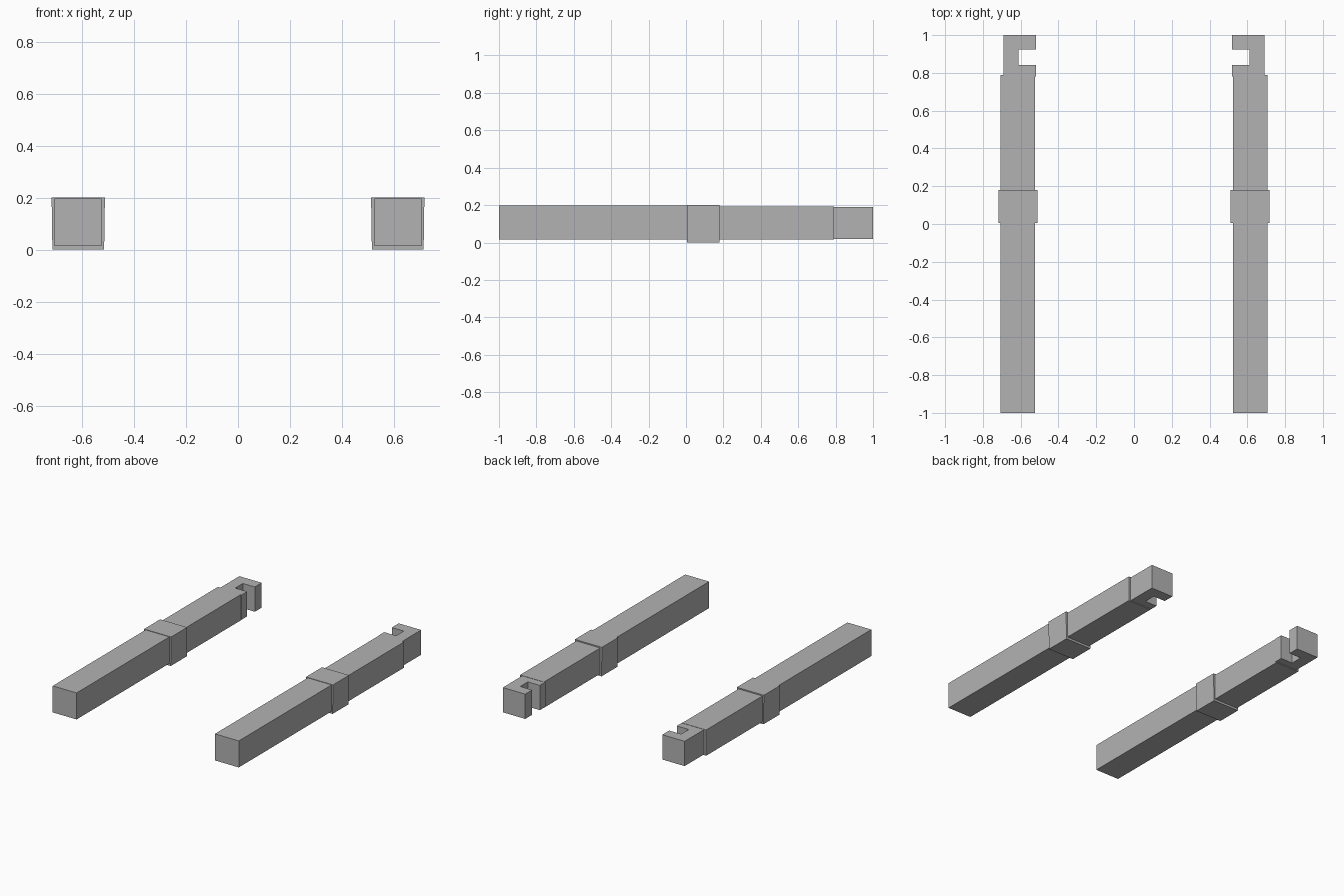
import bpy
import bmesh
from mathutils import Vector

if "Cube" in bpy.data.objects:
    bpy.data.objects.remove(bpy.data.objects["Cube"], do_unlink=True)

# Single plain grey
GREY = (0.45, 0.45, 0.45, 1.0)
grey = bpy.data.materials.new("plain grey")
grey.use_nodes = True
grey.diffuse_color = GREY
grey.node_tree.nodes["Principled BSDF"].inputs["Base Color"].default_value = GREY


def prism(name, outline, z0, z1, side, taper=0.0):
    """Extrude an (x, y) outline from z0 to z1; side -1 mirrors it in x."""
    bm = bmesh.new()
    base = bm.faces.new([bm.verts.new((x, y, z0)) for x, y in outline])
    middle = sum(x for x, y in outline) / len(outline)
    top = bmesh.ops.extrude_face_region(bm, geom=[base])["geom"]
    for v in [g for g in top if isinstance(g, bmesh.types.BMVert)]:
        v.co.z = z1
        v.co.x += taper if v.co.x > middle else -taper
    for v in bm.verts:
        v.co.x *= side
    bmesh.ops.recalc_face_normals(bm, faces=bm.faces)
    mesh = bpy.data.meshes.new(name)
    bm.to_mesh(mesh)
    bm.free()
    mesh.materials.append(grey)
    obj = bpy.data.objects.new(name, mesh)
    bpy.context.collection.objects.link(obj)
    return obj


def box(x0, x1, y0, y1):
    return [(x0, y0), (x1, y0), (x1, y1), (x0, y1)]


# Hook end with a slot open towards the middle
hook = [(0.52, 0.78), (0.69, 0.78), (0.69, 1.0), (0.52, 1.0),
        (0.52, 0.925), (0.611, 0.925), (0.611, 0.842), (0.52, 0.842)]

for label, side in (("left", 1), ("right", -1)):
    # Long front beam and slightly lower rear beam
    prism(label + "_front_beam", box(0.525, 0.706, -1.0, 0.09), 0.015, 0.197, side)
    prism(label + "_rear_beam", box(0.525, 0.706, 0.09, 0.79), 0.015, 0.192, side)
    # Collar around the joint, a touch wider at the top
    prism(label + "_collar", box(0.515, 0.714, 0.006, 0.18), 0.0, 0.2, side, 0.003)
    prism(label + "_hook", hook, 0.02, 0.19, side)
